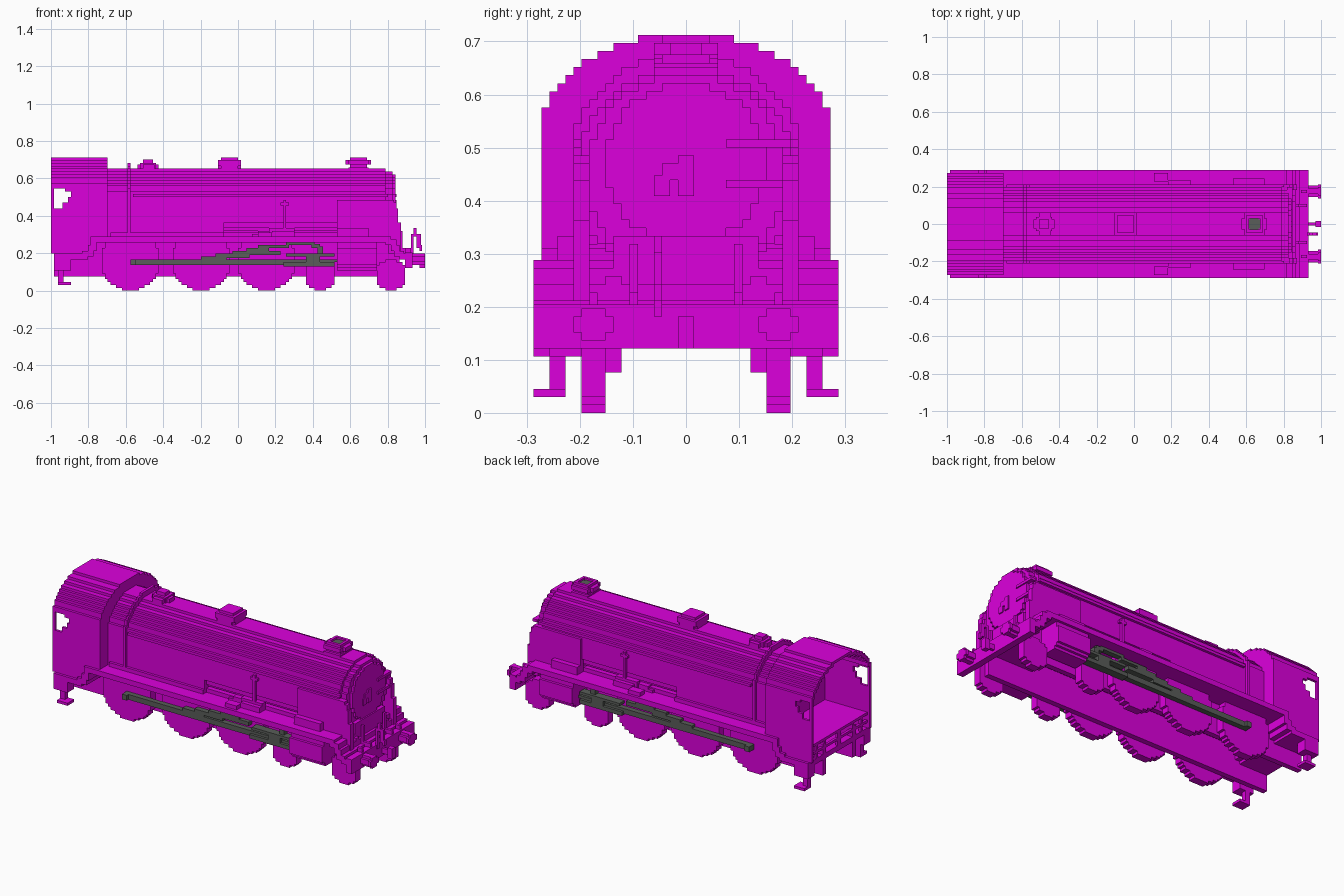
import bpy, bmesh, math

if "Cube" in bpy.data.objects:
    bpy.data.objects.remove(bpy.data.objects["Cube"])

V = 2 / 132  # block size; all coordinates below are in blocks


def material(name, rgb):
    m = bpy.data.materials.new(name)
    m.use_nodes = True
    m.diffuse_color = (*rgb, 1)
    bsdf = next(n for n in m.node_tree.nodes if n.type == 'BSDF_PRINCIPLED')
    bsdf.inputs["Base Color"].default_value = (*rgb, 1)
    bsdf.inputs["Roughness"].default_value = 0.7
    return m


MAGENTA = material("magenta", (0.72, 0.0, 0.72))
GREY = material("dark_grey", (0.1, 0.11, 0.1))


def finish(name, bm, mat):
    bmesh.ops.recalc_face_normals(bm, faces=bm.faces)
    me = bpy.data.meshes.new(name)
    bm.to_mesh(me)
    bm.free()
    me.materials.append(mat)
    ob = bpy.data.objects.new(name, me)
    bpy.context.collection.objects.link(ob)
    return ob


def add_prism(bm, outline, axis, lo, hi):
    """Extrude an outline: (y, z) along x, or (x, z) along y."""
    def place(u, v, w):
        return (w * V, u * V, v * V) if axis == 'x' else (u * V, w * V, v * V)
    a = [bm.verts.new(place(u, v, lo)) for u, v in outline]
    b = [bm.verts.new(place(u, v, hi)) for u, v in outline]
    bm.faces.new(a)
    bm.faces.new(b[::-1])
    n = len(a)
    for i in range(n):
        j = (i + 1) % n
        bm.faces.new((a[j], a[i], b[i], b[j]))


def prism(name, outline, axis, lo, hi, mat=MAGENTA, mirror=False):
    bm = bmesh.new()
    add_prism(bm, outline, axis, lo, hi)
    if mirror:
        if axis == 'y':
            add_prism(bm, outline, axis, -hi, -lo)
        else:
            add_prism(bm, [(-u, v) for u, v in outline], axis, lo, hi)
    return finish(name, bm, mat)


def boxes(name, items, mat=MAGENTA, mirror=False):
    """Boxes given as x0, x1, y0, y1, z0, z1."""
    bm = bmesh.new()
    for x0, x1, y0, y1, z0, z1 in items:
        rect = [(x0, z0), (x1, z0), (x1, z1), (x0, z1)]
        add_prism(bm, rect, 'y', y0, y1)
        if mirror:
            add_prism(bm, rect, 'y', -y1, -y0)
    return finish(name, bm, mat)


def arch(rows):
    """Symmetric stepped path from rows of (bottom, top, half width)."""
    side = []
    for z0, z1, h in rows:
        for p in ((h, z0), (h, z1)):
            if not side or side[-1] != p:
                side.append(p)
    return side + [(-h, z) for h, z in reversed(side)]


def disc(cz, r, cu=0, bottom=None):
    """Stepped circle outline; below its middle it drops straight when a bottom is given."""
    rows, z = [], cz - r
    while z < cz + r - 0.01:
        dz = z + 0.5 - cz
        if bottom is not None and dz < 0:
            dz = 0
        h = min(round(math.sqrt(max(r * r - dz * dz, 0.3))), int(r))
        if bottom is None or z >= bottom:
            rows.append((z, z + 1, max(h, 1)))
        z += 1
    return [(u + cu, v) for u, v in arch(rows)]


# Boiler, smokebox and firebox
prism("boiler", disc(29.5, 13.5), 'x', -46, 52)
prism("smokebox_ring", disc(29.5, 12.5), 'x', 52, 54.5)
prism("smokebox_door", disc(31, 10), 'x', 54.5, 55.5)
prism("boiler_band", disc(30.5, 14.5, bottom=20), 'x', -39, -38)
boxes("firebox", [(-46, -5, -13, 13, 19, 30)])
boxes("firebox_ledge", [(-45, -5, -14, 14, 19, 20.5), (-5, 35, -12, 12, 19, 20.5)])
boxes("smokebox_saddle", [(38, 56, -9, 9, 13, 22)])
boxes("handrail", [(-37, 53, 13, 14, 33, 34)], mirror=True)
boxes("door_hinge", [(54, 56, 5, 13, 33, 34), (54, 56, 5, 13, 28, 29)])
boxes("door_handle", [(55, 56, -1, 1, 27, 32), (55, 56, -4, -2, 27, 29.5),
                      (55, 56, -3, -1, 29, 31)])

# Side casings that sweep down to the front beam
prism("side_casing", [(35, 19), (35, 32), (55, 32), (55, 31), (56, 31), (56, 29), (56.5, 29),
                      (56.5, 24), (57.5, 24), (57.5, 13), (53, 13), (53, 19)],
      'y', 12, 14, mirror=True)

# Roof fittings
boxes("chimney", [(39.5, 40.5, -3, 3, 42, 47), (44.5, 45.5, -3, 3, 42, 47),
                  (39.5, 45.5, -3, -2, 42, 47), (39.5, 45.5, 2, 3, 42, 47),
                  (39, 46, -4, 4, 42, 43.5), (38, 47, -2, 2, 44.5, 46),
                  (39, 46, -4, 4, 44.5, 46)])
boxes("chimney_bore", [(40.5, 44.5, -1.5, 1.5, 44, 46.3), (41, 44, -2, 2, 44, 46.3)], GREY)
boxes("steam_dome", [(-7, 1, -3, 3, 42, 46), (-6, 0, -4, 4, 42, 46), (-6, 0, -3, 3, 46, 47),
                     (-7, 1, -4, 4, 44, 46)])
boxes("safety_valves", [(-35.5, -28, -1.5, 1.5, 42, 44.5), (-33.5, -29.5, -4, 4, 42, 44.5),
                        (-34.5, -29, -2.5, 2.5, 42, 45), (-33.5, -30, -1.5, 1.5, 44, 46.3)])

# Cab: roof shell, walls with a rear cut-out, bulkhead and floor
roof = [(36, 38, 18), (38, 40, 17), (40, 41, 16), (41, 42, 15), (42, 43, 14), (43, 44, 13),
        (44, 45, 11), (45, 46, 9), (46, 47, 6)]
lining = [(36, 37, 17), (37, 39, 16), (39, 40, 15), (40, 41, 14), (41, 42, 13), (42, 43, 12),
          (43, 44, 10), (44, 45, 8), (45, 46, 5)]
prism("cab_roof", arch(roof) + arch(lining)[::-1], 'x', -66, -46)
prism("cab_side", [(-65, 12), (-52, 12), (-52, 18), (-46, 18), (-46, 36), (-61, 36), (-61, 35),
                   (-59, 35), (-59, 33), (-60, 33), (-60, 31), (-62, 31), (-62, 29), (-65, 29)],
      'y', 17, 18, mirror=True)
boxes("cab_post", [(-66, -65, 17, 18, 13, 36)], mirror=True)
prism("cab_bulkhead", arch([(19, 36, 17)] + lining), 'x', -47, -46)
boxes("cab_floor", [(-65, -46, -17, 17, 18, 19)])
boxes("rear_beam", [(-65, -63, -18, 18, 11, 13), (-65, -64, -17, 17, 15, 16),
                    (-65, -64, -1, 1, 13, 18)])
boxes("rear_beam_posts", [(-65, -64, 8, 9, 13, 18), (-65, -64, 13, 14, 13, 18)], mirror=True)

# Running board, dropping in steps at both ends
top = [(-65, 13), (-55, 13), (-55, 14), (-53, 14), (-53, 16), (-52, 16), (-52, 19),
       (54, 19), (54, 18), (56, 18), (56, 16), (57, 16), (57, 14), (58.5, 14), (58.5, 13), (61.5, 13)]
under = [(61.5, 11), (57, 11), (57, 12), (55, 12), (55, 14), (54, 14), (54, 16), (52, 16), (52, 17),
         (-50, 17), (-50, 14), (-51, 14), (-51, 12), (-53, 12), (-53, 11), (-65, 11)]
prism("running_board", top + under, 'y', -19, 19)
boxes("running_board_boxes", [(35, 46, 14, 16, 19, 22), (7, 12, 15, 18, 19, 20.5),
                              (12, 20, 14, 15.5, 19, 21)], mirror=True)
boxes("lubricator_stand", [(16, 17, 13, 14, 19, 32), (15, 18, 13, 14, 30, 31),
                           (11, 20, 12, 14, 19, 22)], mirror=True)

# Frames, steps and valances
boxes("main_frame", [(-65, 57, 8, 10, 5, 17)], mirror=True)
boxes("rear_valance", [(-65, -59, 15, 19, 7, 12)], mirror=True)
boxes("rear_step", [(-63.5, -61.5, 15, 17, 2, 8), (-63.5, -59, 15, 19, 2, 3)], mirror=True)

# Wheels
for i, x in enumerate((-38, -13, 10)):
    prism(f"driving_wheel_{i + 1}", disc(10.5, 10.5, x), 'y', 10, 13, mirror=True)
for i, x in enumerate((29, 54)):
    prism(f"leading_wheel_{i + 1}", disc(5.5, 5.5, x), 'y', 10, 13, mirror=True)

# Cylinders
prism("cylinder", [(10, 8), (11, 8), (11, 7), (17, 7), (17, 8), (18, 8), (18, 9), (19, 9), (19, 15),
                   (18, 15), (18, 17), (10, 17)], 'x', 35, 49, mirror=True)

# Rods and valve gear
boxes("connecting_rod", [(-38, 27, 13, 15, 9, 11), (-38, -36, 13, 16, 9, 11),
                         (-13, -4, 13, 15, 11, 12), (-8, 4, 13, 15, 11.5, 13),
                         (-2, 15, 13, 15, 12.5, 14), (3, 11, 13, 15, 13.5, 15)], GREY, True)
boxes("crosshead", [(16, 34, 13, 16, 8.5, 10), (17, 34, 13, 16, 12, 13), (24, 29, 13, 16, 8.5, 13),
                    (29, 35, 14, 15, 10, 11)], GREY, True)
boxes("valve_rod", [(7, 10, 13, 15, 14, 16), (10, 18, 13, 15, 15, 16), (17, 27, 13, 15, 16, 17),
                    (26, 29, 13, 15, 15, 16.5), (28, 30, 13, 15, 13, 15.5)], GREY, True)

# Front beam, buffers, coupling and pipe
boxes("front_beam", [(59, 61.5, -19, 19, 8, 13.5)])
prism("buffer_shank", disc(11, 2, 11.5), 'x', 61, 65, mirror=True)
prism("buffer_head", [(9, 10), (10, 10), (10, 9), (13, 9), (13, 10), (14, 10), (14, 12), (13, 12),
                      (13, 13), (10, 13), (10, 12), (9, 12)], 'x', 65, 66, mirror=True)
boxes("coupling_hook", [(61, 65, -0.5, 0.5, 9, 11), (64, 66, -1, 1, 8, 12)])
boxes("brake_pipe", [(61, 62, -4, -3, 12, 19), (61, 64, -4, -3, 19, 20), (62, 63, -4, -3, 20, 22),
                     (63, 64.5, -4, -3, 15, 20), (64, 65, -4, -3, 14, 16)])
boxes("lamp_irons", [(57, 61, 6, 7, 13, 15), (57, 58, 6, 7, 13, 21),
                     (59, 61, 11, 12, 13, 15)], mirror=True)
